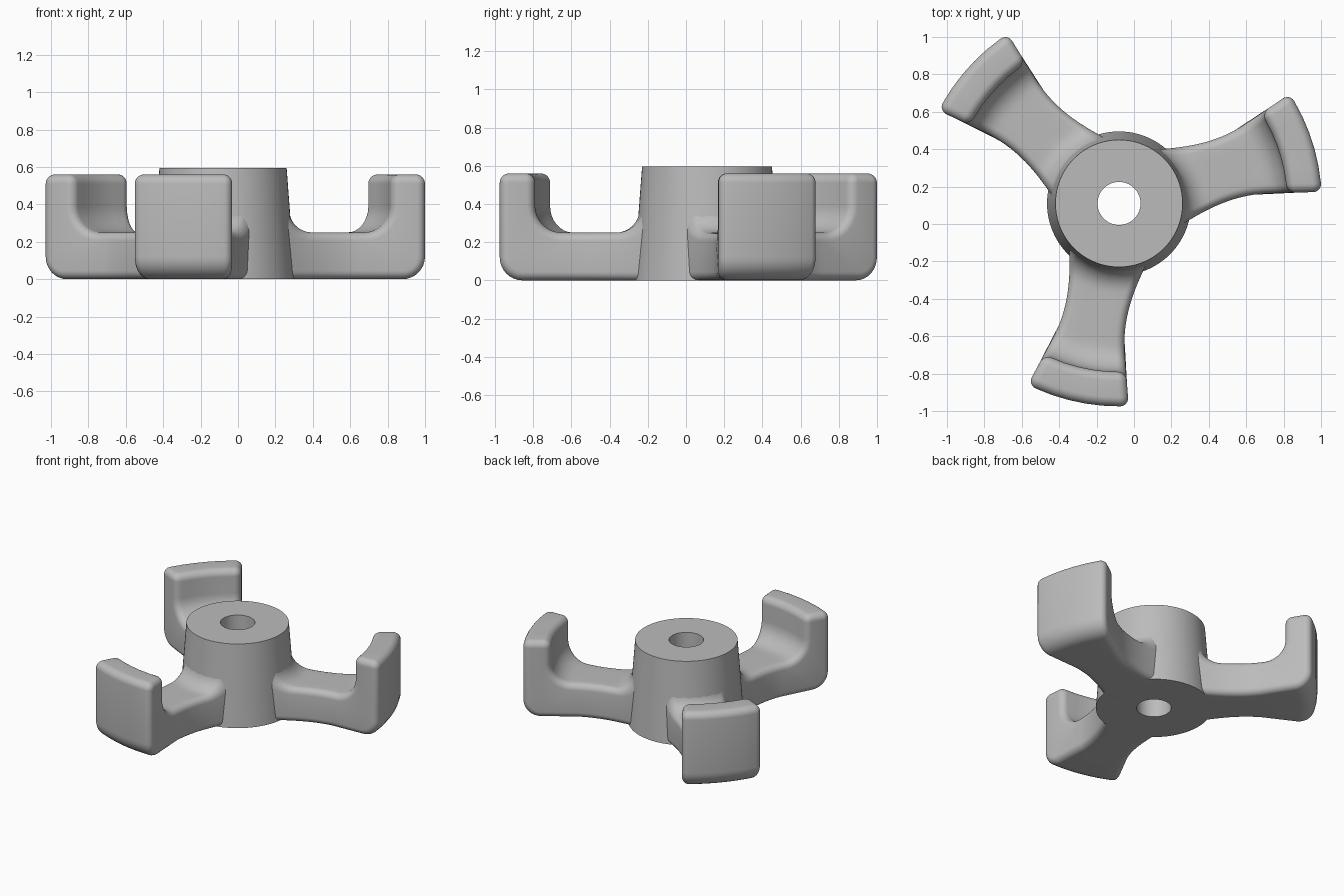
import bpy, bmesh
from math import sin, cos, pi, radians, sqrt
from mathutils import Vector

CENTRE = Vector((-0.08, 0.11, 0))
ROUND = 0.045

cube = bpy.data.objects.get("Cube")
if cube:
    bpy.data.objects.remove(cube, do_unlink=True)

grey = bpy.data.materials.new("plain grey")
grey.use_nodes = True
grey.diffuse_color = (0.5, 0.5, 0.5, 1)
grey.node_tree.nodes["Principled BSDF"].inputs["Base Color"].default_value = (0.5, 0.5, 0.5, 1)


def finish(bm, name, turn=0.0):
    bmesh.ops.recalc_face_normals(bm, faces=bm.faces)
    mesh = bpy.data.meshes.new(name)
    bm.to_mesh(mesh)
    bm.free()
    mesh.materials.append(grey)
    obj = bpy.data.objects.new(name, mesh)
    bpy.context.collection.objects.link(obj)
    obj.location = CENTRE
    obj.rotation_euler.z = turn
    bpy.ops.object.select_all(action='DESELECT')
    obj.select_set(True)
    bpy.context.view_layer.objects.active = obj
    bpy.ops.object.shade_smooth_by_angle(angle=radians(35))


def arc(x, z, r, start, end, n=8):
    angles = [radians(start + (end - start) * i / n) for i in range(n + 1)]
    return [Vector((x + r * cos(a), z + r * sin(a))) for a in angles]


def half_width(r):
    # waisted arm that flares in a straight line towards its tip
    d = max(r - 0.6, -0.28)
    return 0.168 + (0.7 * d * d if d < 0.2 else 0.028 + 0.28 * (d - 0.2))


def inset(points, amount):
    result = []
    for i, p in enumerate(points):
        a = (p - points[i - 1]).normalized()
        b = (points[(i + 1) % len(points)] - p).normalized()
        na, nb = Vector((a.y, -a.x)), Vector((b.y, -b.x))
        m = (na + nb).normalized()
        result.append(p + m * amount / max(m.dot(na), 0.3))
    return result


# hub: tapered tube with a through hole
def make_hub():
    bm = bmesh.new()
    seg = 96
    section = [(0.385, 0), (0.34, 0.595), (0.115, 0.595), (0.115, 0)]
    rings = [[bm.verts.new((r * cos(2 * pi * i / seg), r * sin(2 * pi * i / seg), z))
              for i in range(seg)] for r, z in section]
    for k, ring in enumerate(rings):
        nxt = rings[(k + 1) % len(rings)]
        for i in range(seg):
            j = (i + 1) % seg
            bm.faces.new((ring[i], ring[j], nxt[j], nxt[i]))
    finish(bm, "hub")


# arm: hooked side profile swept across a varying width, with rounded edges
def make_arm(name, turn):
    flat = [Vector((0.28, 0.37))] + arc(0.475, 0.37, 0.12, 180, 270)
    flat += [Vector((0.475 + 0.285 * i / 8, 0.25)) for i in range(1, 8)]
    inner = flat + arc(0.76, 0.39, 0.14, 270, 360) + arc(0.95, 0.51, 0.05, 180, 90)
    outer = [Vector((p.x, 0)) for p in flat]
    outer += arc(0.965, 0.12, 0.12, 270, 360) + arc(1.035, 0.51, 0.05, 0, 90)
    profile = inner + outer[::-1]
    n = len(profile)

    steps = [radians(15 * k) for k in range(7)]
    edge = [(1, ROUND * (1 - cos(a)), ROUND * (1 - sin(a))) for a in steps]
    rows = [(-s, cut, ins) for s, cut, ins in edge]
    rows += [(t, ROUND, 0) for t in (-0.6, -0.2, 0.2, 0.6)]
    rows += edge[::-1]

    bm = bmesh.new()
    loops = []
    for t, cut, ins in rows:
        loop = []
        for p in inset(profile, ins):
            v = t * (half_width(p.x) - cut)
            loop.append(bm.verts.new((sqrt(max(p.x ** 2 - v * v, 0)), v, p.y)))
        loops.append(loop)
    for a, b in zip(loops, loops[1:]):
        for i in range(n):
            j = (i + 1) % n
            bm.faces.new((a[i], a[j], b[j], b[i]))
    # side caps join inner and outer edges of the profile
    for loop in (loops[0], loops[-1]):
        for i in range(len(inner) - 1):
            bm.faces.new((loop[i], loop[i + 1], loop[n - 2 - i], loop[n - 1 - i]))
    finish(bm, name, turn)


make_hub()
for label, angle in (("left", 18), ("back_right", 138), ("front", 258)):
    make_arm(label + "_arm", radians(angle))
